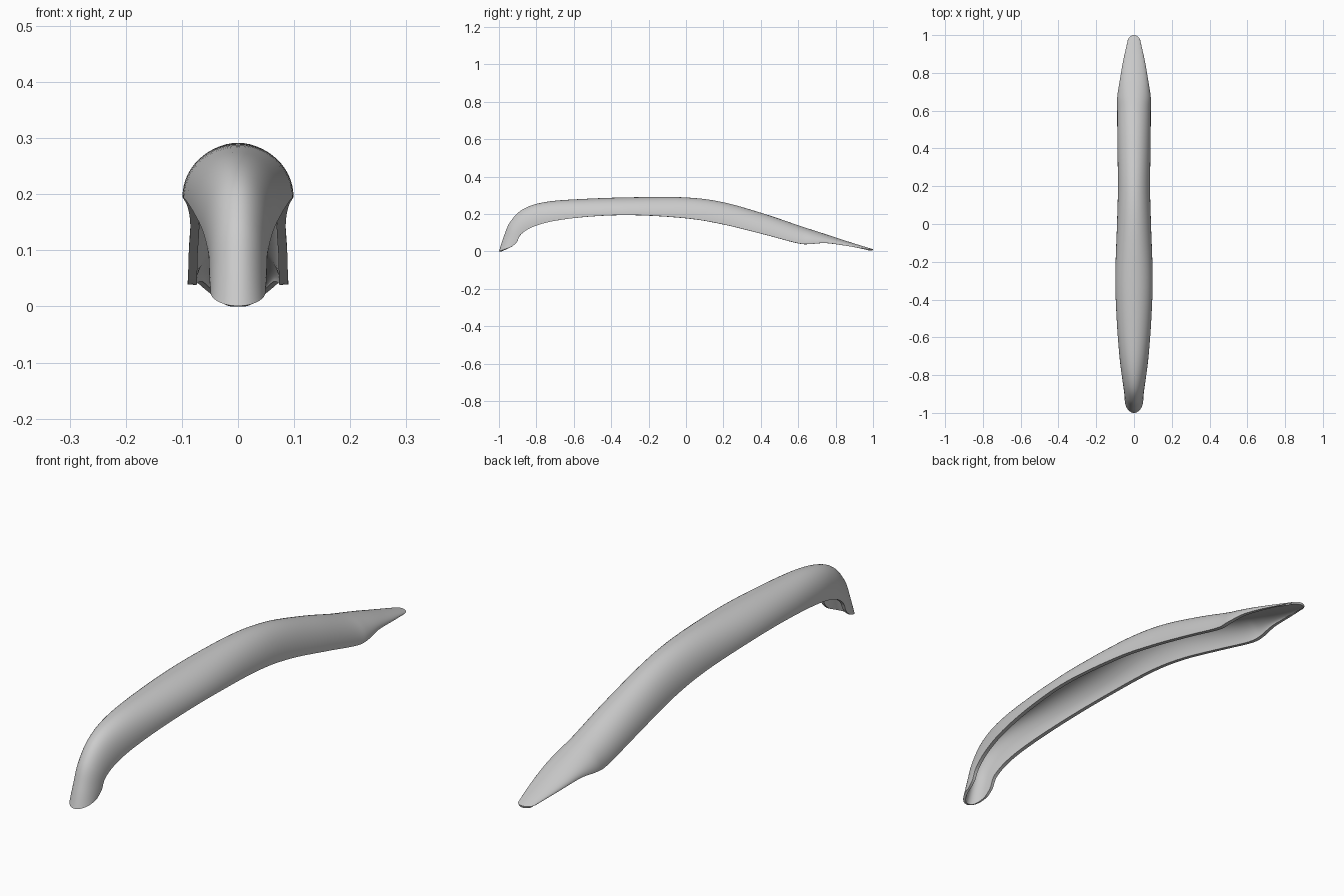
import bpy, bmesh, math
from mathutils import Vector

cube = bpy.data.objects.get("Cube")
if cube:
    bpy.data.objects.remove(cube, do_unlink=True)

# Plain grey plastic
grey = bpy.data.materials.new("light grey")
grey.use_nodes = True
grey.diffuse_color = (0.6, 0.6, 0.6, 1)
grey.node_tree.nodes["Principled BSDF"].inputs["Base Color"].default_value = grey.diffuse_color

# Stations from front to back: crown y, crown z, rim y, rim z, half width, wall
STATIONS = [
    (-1.00, 0.003, -0.93, 0.028, 0.049, 0.010),
    (-0.975, 0.08, -0.905, 0.052, 0.051, 0.012),
    (-0.94, 0.16, -0.88, 0.096, 0.053, 0.014),
    (-0.87, 0.229, -0.81, 0.137, 0.063, 0.015),
    (-0.75, 0.267, -0.69, 0.168, 0.078, 0.016),
    (-0.55, 0.283, -0.50, 0.190, 0.092, 0.016),
    (-0.28, 0.292, -0.28, 0.197, 0.099, 0.016),
    (0.00, 0.291, 0.00, 0.180, 0.090, 0.016),
    (0.20, 0.265, 0.20, 0.147, 0.085, 0.016),
    (0.42, 0.203, 0.42, 0.093, 0.088, 0.016),
    (0.60, 0.142, 0.60, 0.046, 0.089, 0.016),
    (0.68, 0.116, 0.67, 0.043, 0.089, 0.015),
    (0.77, 0.087, 0.75, 0.047, 0.077, 0.013),
    (0.88, 0.051, 0.86, 0.032, 0.058, 0.011),
    (1.00, 0.014, 0.965, 0.013, 0.034, 0.008),
]
STEPS, ARC = 6, 28


def smooth_stations(rows):
    """Pass a smooth curve through the stations."""
    out = []
    for i in range(len(rows) - 1):
        p = [rows[max(0, min(len(rows) - 1, i + k))] for k in (-1, 0, 1, 2)]
        for s in range(STEPS):
            t = s / STEPS
            out.append([b + t * (c - a) / 2 + t * t * (a - 2.5 * b + 2 * c - d / 2)
                        + t ** 3 * (1.5 * (b - c) + (d - a) / 2)
                        for a, b, c, d in zip(*p)])
    return out + [list(rows[-1])]


def quads(bm, grid):
    for r, s in zip(grid, grid[1:]):
        for i in range(ARC):
            bm.faces.new((r[i], r[i + 1], s[i + 1], s[i]))


# Outer skin: arched sections lofted along the length
bm = bmesh.new()
rows = smooth_stations(STATIONS)
outer = []
for yt, zt, yb, zb, w, wall in rows:
    ring = []
    for i in range(ARC + 1):
        a = math.pi * i / ARC
        h = math.sin(a)
        ring.append(bm.verts.new((-w * math.cos(a), yb + (yt - yb) * h, zb + (zt - zb) * h)))
    outer.append(ring)
quads(bm, outer)
bmesh.ops.recalc_face_normals(bm, faces=bm.faces[:])
bm.normal_update()
crown = outer[len(outer) // 2][ARC // 2]
sign = 1 if crown.normal.z > 0 else -1

# Inner skin: offset by the wall thickness, kept above the floor
inner = []
for ring, row in zip(outer, rows):
    points = [v.co - v.normal * sign * row[5] for v in ring]
    inner.append([bm.verts.new(Vector((p.x, p.y, max(p.z, 0.002)))) for p in points])
quads(bm, inner)

# Rim joining both skins all the way round
def border(g):
    return ([r[0] for r in g] + g[-1][1:] + [r[-1] for r in reversed(g[:-1])]
            + list(reversed(g[0][1:-1])))

a, b = border(outer), border(inner)
for i in range(len(a)):
    j = (i + 1) % len(a)
    bm.faces.new((a[i], a[j], b[j], b[i]))
bmesh.ops.recalc_face_normals(bm, faces=bm.faces[:])

low = min(v.co.z for v in bm.verts)
bmesh.ops.translate(bm, verts=bm.verts[:], vec=(0, 0, -low))
mesh = bpy.data.meshes.new("curved_shell")
bm.to_mesh(mesh)
bm.free()
mesh.materials.append(grey)
shell = bpy.data.objects.new("curved_shell", mesh)
bpy.context.collection.objects.link(shell)
bpy.context.view_layer.objects.active = shell
shell.select_set(True)
bpy.ops.object.shade_smooth_by_angle(angle=math.radians(40))
